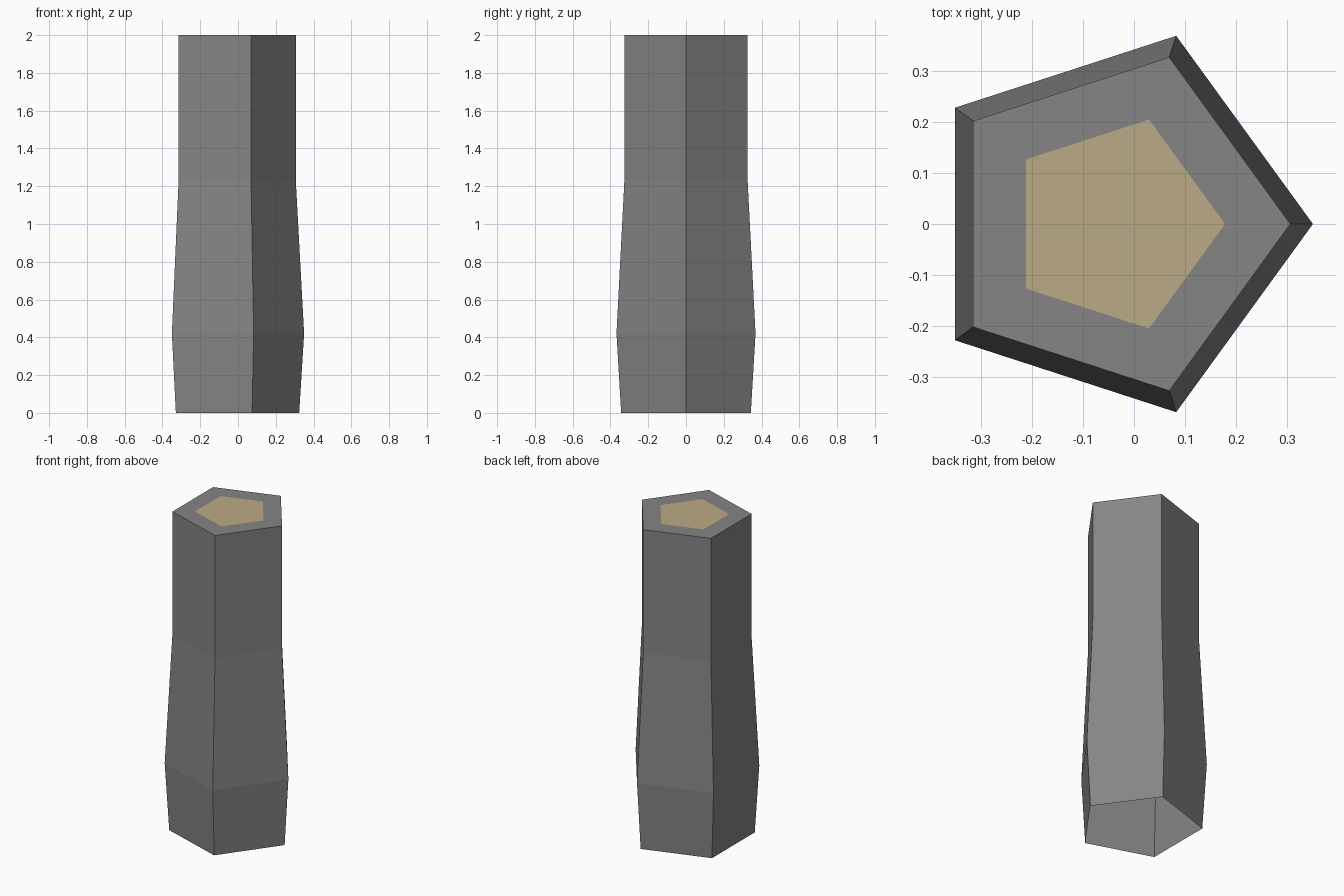
import bpy, bmesh
from math import cos, sin, tau

if "Cube" in bpy.data.objects:
    bpy.data.objects.remove(bpy.data.objects["Cube"])

CX = -0.037  # pentagon centre, so the bounding box is centred on x = 0


def ring(bm, r, z):
    return [bm.verts.new((CX + r * cos(tau * i / 5), r * sin(tau * i / 5), z))
            for i in range(5)]


def bridge(bm, a, b):
    for i in range(5):
        j = (i + 1) % 5
        bm.faces.new((a[i], a[j], b[j], b[i]))


def finish(bm, name, color):
    mesh = bpy.data.meshes.new(name)
    bm.to_mesh(mesh)
    bm.free()
    obj = bpy.data.objects.new(name, mesh)
    bpy.context.collection.objects.link(obj)
    mat = bpy.data.materials.new(name + "_color")
    mat.diffuse_color = (*color, 1)
    mat.use_nodes = True
    mat.node_tree.nodes["Principled BSDF"].inputs["Base Color"].default_value = mat.diffuse_color
    mesh.materials.append(mat)


# Dark grey pentagonal column: open underneath, with a flat rim around the top
bm = bmesh.new()
profile = [(0.361, 0), (0.387, 0.42), (0.343, 1.23), (0.343, 2), (0.215, 2)]
rings = [ring(bm, r, z) for r, z in profile]
for lower, upper in zip(rings, rings[1:]):
    bridge(bm, lower, upper)
finish(bm, "column", (0.235, 0.235, 0.235))

# Tan centre panel, flush with the rim
bm = bmesh.new()
bm.faces.new(ring(bm, 0.215, 2))
finish(bm, "top_panel", (0.50, 0.40, 0.235))
